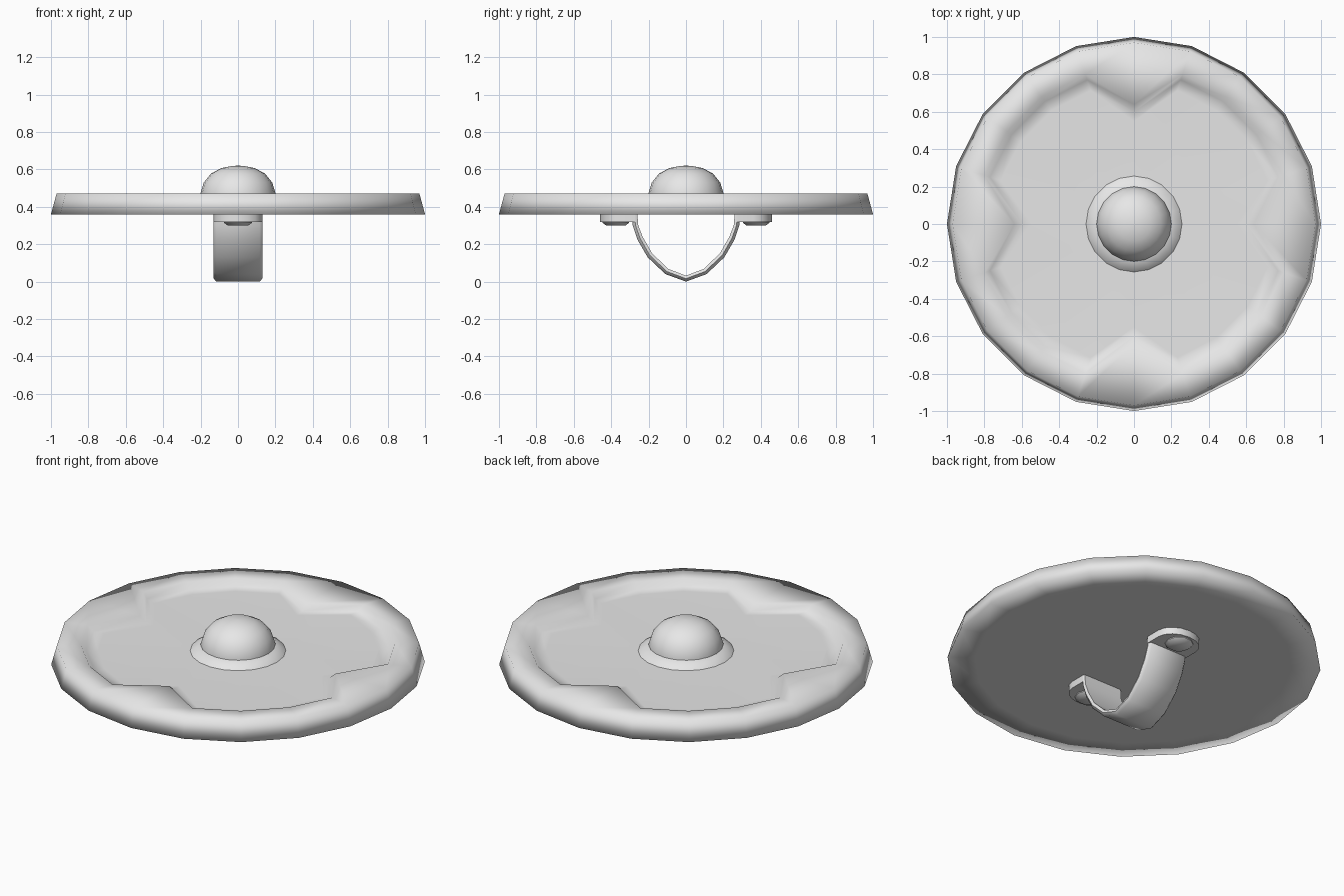
import bpy, bmesh
from math import sin, cos, pi, radians

if "Cube" in bpy.data.objects:
    bpy.data.objects.remove(bpy.data.objects["Cube"], do_unlink=True)

grey = bpy.data.materials.new("plain_grey")
grey.use_nodes = True
grey.diffuse_color = (0.8, 0.8, 0.8, 1)
grey.node_tree.nodes["Principled BSDF"].inputs["Base Color"].default_value = (0.8, 0.8, 0.8, 1)


def finish(name, bm, angle):
    bmesh.ops.recalc_face_normals(bm, faces=bm.faces)
    mesh = bpy.data.meshes.new(name)
    bm.to_mesh(mesh)
    bm.free()
    mesh.materials.append(grey)
    ob = bpy.data.objects.new(name, mesh)
    bpy.context.collection.objects.link(ob)
    bpy.ops.object.select_all(action='DESELECT')
    ob.select_set(True)
    bpy.context.view_layer.objects.active = ob
    bpy.ops.object.shade_smooth_by_angle(angle=radians(angle))
    return ob


def lathe(name, rings, sides=20, angle=180, center=(0, 0)):
    """Stack of rings; a radius may be a (cusp, lobe) pair for a four-lobed ring."""
    bm = bmesh.new()
    loops = []
    for r, z in rings:
        loop = []
        for i in range(sides):
            rad = r[0 if i % 5 == 0 else 1] if isinstance(r, tuple) else r
            a = 2 * pi * i / sides
            loop.append(bm.verts.new((center[0] + rad * cos(a), center[1] + rad * sin(a), z)))
        loops.append(loop)
    for lo, hi in zip(loops, loops[1:]):
        for i in range(sides):
            j = (i + 1) % sides
            bm.faces.new((lo[i], lo[j], hi[j], hi[i]))
    bm.faces.new(loops[0])
    bm.faces.new(loops[-1])
    return finish(name, bm, angle)


# Round body: flat back, raised rim and four-lobed recessed face
lathe("shield_body", [(0.85, 0.36), (1.0, 0.36), (0.97, 0.47), ((0.64, 0.84), 0.47),
                      ((0.60, 0.81), 0.437), ((0.55, 0.75), 0.435), (0.2, 0.435)])

# Central boss: sloping collar and dome
lathe("boss_collar", [(0.26, 0.43), (0.255, 0.437), (0.20, 0.47), (0.17, 0.47)], angle=50)
lathe("boss_dome", [(0.2, 0.44), (0.2, 0.475), (0.183, 0.53), (0.145, 0.577),
                    (0.09, 0.607), (0.035, 0.618), (0.004, 0.62)], angle=50)


# Hanging grip strap, swept from a half profile mirrored in y
half = [(0.29, 0.36), (0.285, 0.3), (0.26, 0.225), (0.205, 0.13), (0.11, 0.04)]
inner_half = [(0.26, 0.36), (0.255, 0.3), (0.232, 0.24), (0.182, 0.152), (0.095, 0.068)]


def full(pts, low):
    return [(-y, z) for y, z in pts] + [(0, low)] + [(y, z) for y, z in reversed(pts)]


bm = bmesh.new()
sections = []
for (yo, zo), (yi, zi) in zip(full(half, 0), full(inner_half, 0.032)):
    sections.append([bm.verts.new(p) for p in (
        (-0.115, yo, zo), (0.115, yo, zo), (0.13, (yo + yi) / 2, (zo + zi) / 2),
        (0.125, yi, zi), (-0.125, yi, zi), (-0.13, (yo + yi) / 2, (zo + zi) / 2))])
for a, b in zip(sections, sections[1:]):
    for i in range(6):
        j = (i + 1) % 6
        bm.faces.new((a[i], a[j], b[j], b[i]))
bm.faces.new(sections[0])
bm.faces.new(sections[-1])
finish("grip_strap", bm, 50)

# Rounded mounting tabs with rivets at both strap ends
for side, word in ((1, "back"), (-1, "front")):
    bm = bmesh.new()
    outline = [(0.13, 0.27)]
    for k in range(9):
        a = pi * k / 8
        outline.append((0.13 * cos(a), 0.36 + 0.1 * sin(a)))
    outline.append((-0.13, 0.27))
    tab = bm.faces.new([bm.verts.new((x, side * y, 0.32)) for x, y in outline])
    top = bmesh.ops.extrude_face_region(bm, geom=[tab])
    bmesh.ops.translate(bm, vec=(0, 0, 0.04),
                        verts=[v for v in top["geom"] if isinstance(v, bmesh.types.BMVert)])
    finish(word + "_strap_tab", bm, 40)
    lathe(word + "_rivet", [(0.075, 0.33), (0.075, 0.315), (0.055, 0.3)],
          sides=10, angle=40, center=(0, side * 0.375))
